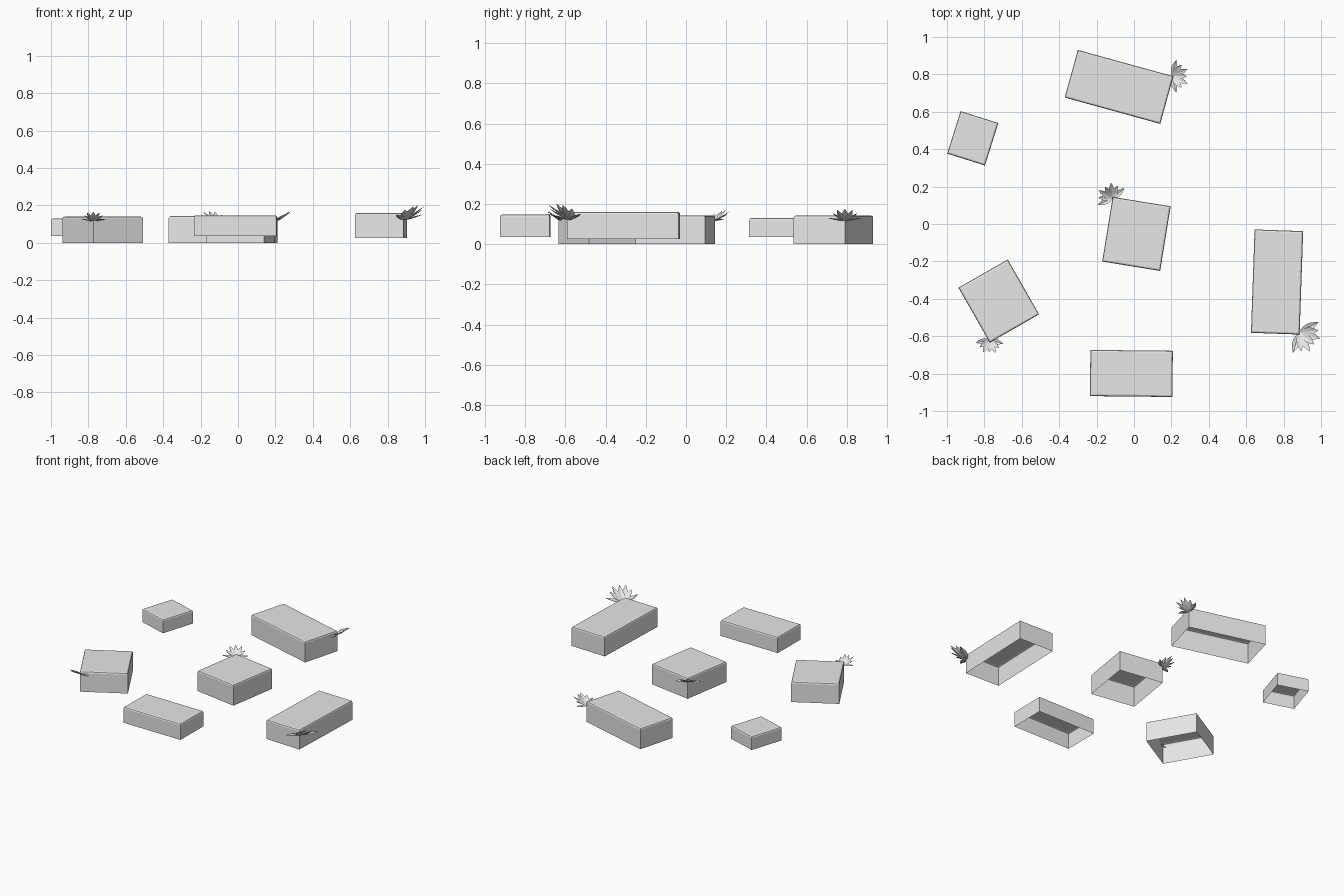
import bpy, bmesh, math
from mathutils import Matrix, Vector

cube = bpy.data.objects.get("Cube")
if cube:
    bpy.data.objects.remove(cube, do_unlink=True)

grey = bpy.data.materials.new("plain_grey")
grey.use_nodes = True
grey.diffuse_color = (0.8, 0.8, 0.8, 1)
grey.node_tree.nodes["Principled BSDF"].inputs["Base Color"].default_value = (0.8, 0.8, 0.8, 1)


def finish(bm, name):
    mesh = bpy.data.meshes.new(name)
    bm.to_mesh(mesh)
    bm.free()
    mesh.materials.append(grey)
    obj = bpy.data.objects.new(name, mesh)
    bpy.context.collection.objects.link(obj)
    return obj


def block(name, centre, size, turn, bottom, top):
    """Hollow box, open underneath, with a softened top rim."""
    bm = bmesh.new()
    bmesh.ops.create_cube(bm, size=1)
    bmesh.ops.scale(bm, vec=(*size, top - bottom), verts=bm.verts)
    bm.normal_update()
    base = [f for f in bm.faces if f.normal.z < -0.5]
    bmesh.ops.delete(bm, geom=base, context="FACES_ONLY")
    rim = [e for e in bm.edges if all(v.co.z > 0 for v in e.verts)]
    bmesh.ops.bevel(bm, geom=rim, offset=0.01, segments=2, profile=0.5, affect="EDGES")
    obj = finish(bm, name)
    obj.location = (*centre, (bottom + top) / 2)
    obj.rotation_euler.z = math.radians(turn)


def plant(name, root, heading, spread, length, rise, count=7):
    """Fan of pointed, creased leaves that curve up and outward."""
    bm = bmesh.new()
    steps = 5
    for i in range(count):
        swing = spread * (2 * i / (count - 1) - 1)
        reach = length * (1 - 0.12 * (i % 2))
        lift = rise * max(0.1, math.cos(math.radians(swing)))
        spin = Matrix.Rotation(math.radians(heading + swing), 3, "Z")
        rows = []
        for k in range(steps + 1):
            t = k / steps
            half = 0.17 * length * math.sin(math.pi * t ** 0.9) + 0.001
            z = lift * t ** 1.4
            rows.append([bm.verts.new(spin @ Vector((reach * t, side * half, z + abs(side) * half * 0.35)))
                         for side in (-1, 0, 1)])
        for a, b in zip(rows, rows[1:]):
            for j in range(2):
                bm.faces.new((a[j], b[j], b[j + 1], a[j + 1]))
    finish(bm, name).location = root


# Scattered blocks
block("back_block", (-0.08, 0.733), (0.53, 0.264), -15.4, 0, 0.143)
block("small_block", (-0.862, 0.458), (0.212, 0.238), -17.5, 0.037, 0.13)
block("centre_block", (0.013, -0.053), (0.314, 0.35), -9.2, 0, 0.143)
block("right_block", (0.765, -0.31), (0.26, 0.553), -2, 0.025, 0.16)
block("left_block", (-0.723, -0.412), (0.304, 0.338), 29.7, 0, 0.14)
block("front_block", (-0.014, -0.799), (0.441, 0.247), -0.6, 0.037, 0.147)

# Leaf tufts at the block corners
plant("back_plant", (0.203, 0.79, 0.115), 0, 75, 0.09, 0.06)
plant("centre_plant", (-0.115, 0.135, 0.115), 122, 80, 0.085, 0.055)
plant("left_plant", (-0.772, -0.618, 0.115), -92, 75, 0.075, 0.05)
plant("right_plant", (0.885, -0.578, 0.12), -40, 68, 0.115, 0.08)
